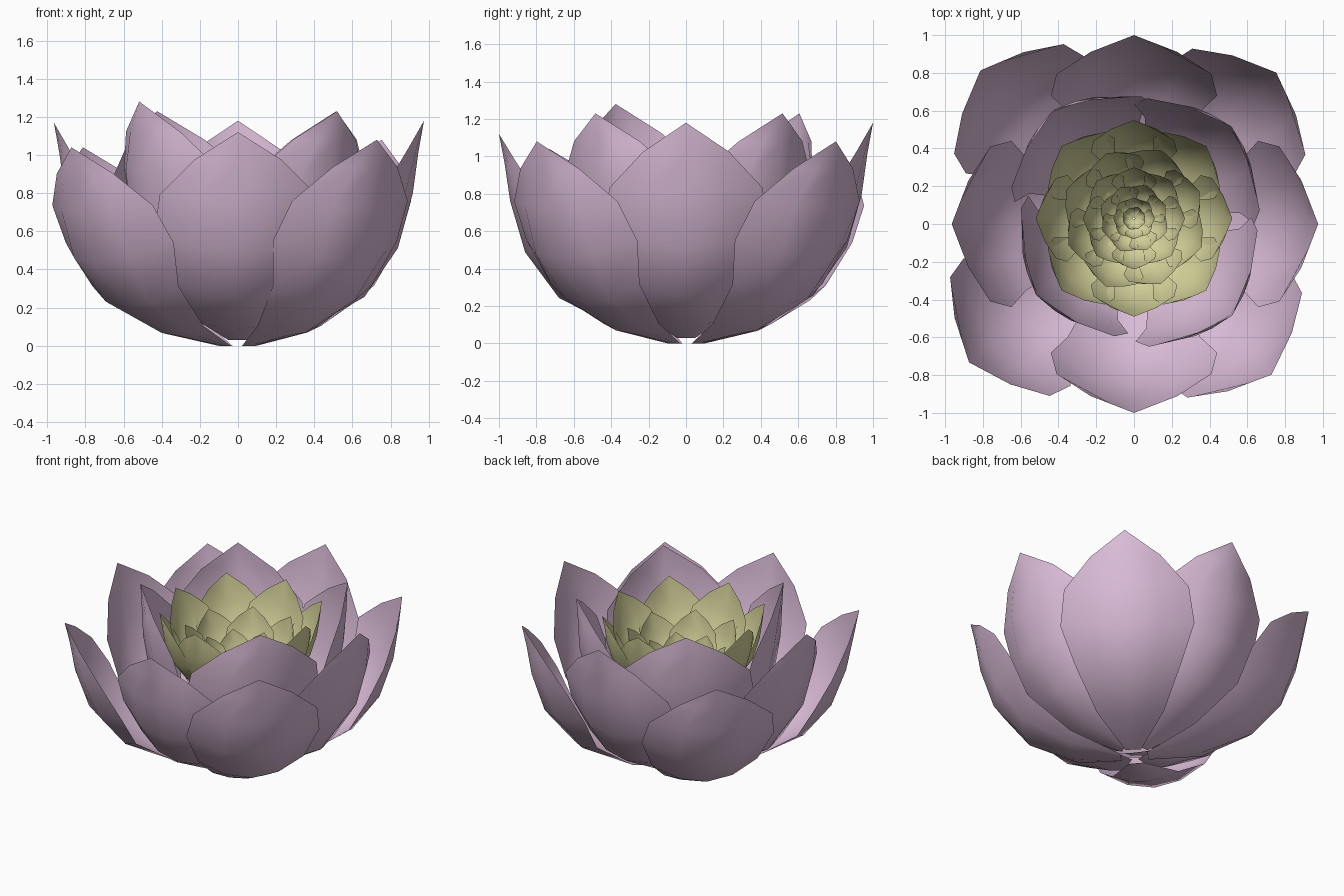
import bpy, bmesh, math
from mathutils import Vector, Matrix

if "Cube" in bpy.data.objects:
    bpy.data.objects.remove(bpy.data.objects["Cube"])

# Petal centreline: radius, height, half width, cupping depth
PROFILE = [(.08, .0, .05, .0), (.38, .06, .22, .05), (.68, .22, .35, .13),
           (.86, .47, .44, .20), (.94, .75, .41, .15), (.97, .96, .23, .06),
           (1.0, 1.12, 0, 0)]
INNER = [(.08, .03, .05, .0), (.34, .12, .22, .05), (.54, .32, .36, .13),
         (.65, .60, .45, .22), (.70, .87, .42, .19), (.71, 1.08, .24, .08),
         (.72, 1.24, 0, 0)]
COLS = [-1, -.5, 0, .5, 1]


def material(name, rgb):
    m = bpy.data.materials.new(name)
    m.diffuse_color = (*rgb, 1)
    m.use_nodes = True
    m.node_tree.nodes["Principled BSDF"].inputs["Base Color"].default_value = m.diffuse_color
    return m


def add_petal(bm, profile, angle, tip_r, tip_z, base_z=0.0, width=1.0, y=0.0):
    """One cupped petal sheet pointing outward at the given angle (degrees)."""
    kr = tip_r / profile[-1][0]
    kz = (tip_z - base_z) / profile[-1][1]
    pts = [Vector((r * kr, 0, base_z + z * kz)) for r, z, _, _ in profile]
    turn = Matrix.Translation((0, y, 0)) @ Matrix.Rotation(math.radians(angle), 4, 'Z')
    rows = []
    for i, (_, _, hw, sag) in enumerate(profile):
        t = (pts[min(i + 1, len(pts) - 1)] - pts[max(i - 1, 0)]).normalized()
        n = Vector((-t.z, 0, t.x))
        cols = COLS if hw else [0]
        rows.append([bm.verts.new(turn @ (pts[i] + n * sag * width * c * c
                                          + Vector((0, hw * width * c, 0)))) for c in cols])
    for a, b in zip(rows, rows[1:]):
        for j in range(4):
            if len(b) == 1:
                bm.faces.new((a[j], a[j + 1], b[0]))
            else:
                bm.faces.new((a[j], a[j + 1], b[j + 1], b[j]))


def finish(bm, name, mat):
    me = bpy.data.meshes.new(name)
    bm.to_mesh(me)
    bm.free()
    me.materials.append(mat)
    me.polygons.foreach_set("use_smooth", [True] * len(me.polygons))
    ob = bpy.data.objects.new(name, me)
    bpy.context.collection.objects.link(ob)


pink = material("petal_pink", (.70, .50, .68))
yellow = material("heart_yellow", (.66, .64, .32))

# Outer petals: four on the axes, four lower ones on the diagonals
OUTER = [(270, 1.0, 1.12, .03), (90, 1.0, 1.18, .03), (0, .975, 1.18, .03),
         (180, .965, 1.17, .03), (312.4, 1.08, 1.08, 0), (220, 1.14, 1.04, 0),
         (135, 1.15, 1.04, 0), (46.8, 1.10, 1.08, 0)]
for k, (ang, r, z, b) in enumerate(OUTER):
    bm = bmesh.new()
    add_petal(bm, PROFILE, ang, r, z, b)
    finish(bm, f"outer_petal_{k + 1}", pink)

# Inner petals
for k, (ang, r, z) in enumerate([(216, .64, 1.28), (317, .71, 1.23),
                                 (45, .73, 1.23), (125, .74, 1.23)]):
    bm = bmesh.new()
    add_petal(bm, INNER, ang, r, z, .04)
    finish(bm, f"inner_petal_{k + 1}", pink)

# Yellow heart: nested rings of eight small petals
for k, s in enumerate([.52, .375, .27, .18, .11, .06]):
    bm = bmesh.new()
    for i in range(8):
        add_petal(bm, PROFILE, i * 45 + (k % 2) * 22.5, s * (1.04 if i % 2 else 1.0),
                  .5 + s * 1.15, .5, s, .03)
    finish(bm, f"heart_ring_{k + 1}", yellow)
